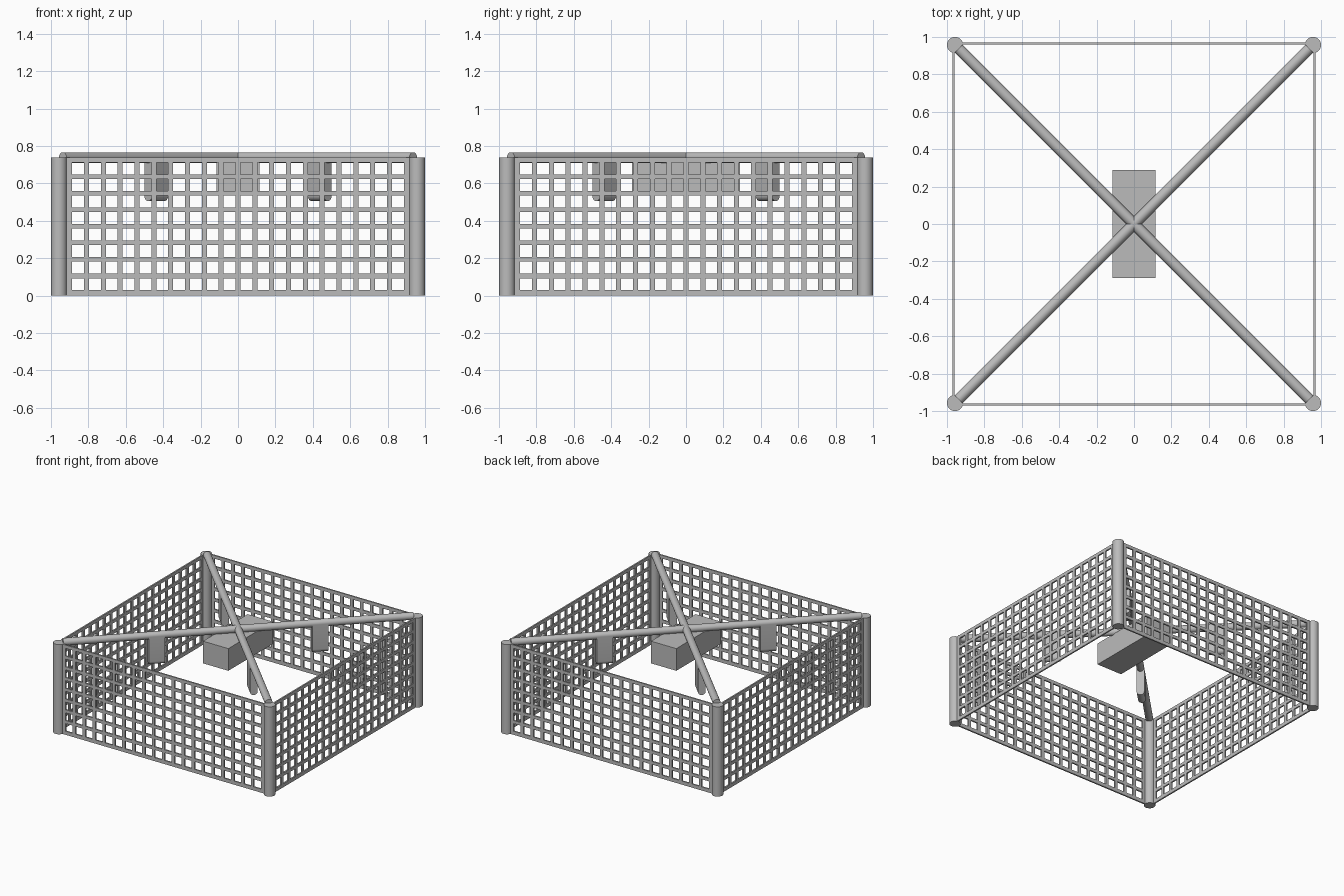
import bpy, bmesh, math
from mathutils import Matrix, Vector

cube = bpy.data.objects.get("Cube")
if cube:
    bpy.data.objects.remove(cube, do_unlink=True)

grey = bpy.data.materials.new("plain grey")
grey.use_nodes = True
grey.diffuse_color = (0.5, 0.5, 0.5, 1)
grey.node_tree.nodes["Principled BSDF"].inputs["Base Color"].default_value = (0.5, 0.5, 0.5, 1)

POST = 0.957        # post centre distance from each axis
POST_R = 0.043
HEIGHT = 0.737
BAR_R = 0.029


def finish(name, bm, smooth=False):
    bmesh.ops.recalc_face_normals(bm, faces=bm.faces)
    mesh = bpy.data.meshes.new(name)
    bm.to_mesh(mesh)
    bm.free()
    mesh.materials.append(grey)
    obj = bpy.data.objects.new(name, mesh)
    bpy.context.collection.objects.link(obj)
    if smooth:
        bpy.ops.object.select_all(action="DESELECT")
        obj.select_set(True)
        bpy.context.view_layer.objects.active = obj
        bpy.ops.object.shade_smooth_by_angle(angle=math.radians(35))
    return obj


def cylinder(name, radius, length, matrix):
    bm = bmesh.new()
    bmesh.ops.create_cone(bm, cap_ends=True, segments=32, radius1=radius,
                          radius2=radius, depth=length, matrix=matrix)
    return finish(name, bm, True)


def cuts(count, pitch, hole, centre, low, high):
    """Edge positions of a row of evenly spaced holes between two ends."""
    edges = [low]
    for i in range(count):
        middle = centre + (i - (count - 1) / 2) * pitch
        edges += [middle - hole / 2, middle + hole / 2]
    return edges + [high]


def mesh_panel(name, angle):
    xs = cuts(20, 0.09, 0.064, 0, -POST, POST)
    zs = cuts(8, 0.0883, 0.063, 0.37, 0, HEIGHT)
    bm = bmesh.new()
    grid = [[bm.verts.new((x, -0.965, z)) for z in zs] for x in xs]
    for i in range(len(xs) - 1):
        for j in range(len(zs) - 1):
            if i % 2 and j % 2:
                continue        # open hole
            bm.faces.new((grid[i][j], grid[i + 1][j],
                          grid[i + 1][j + 1], grid[i][j + 1]))
    bmesh.ops.rotate(bm, verts=bm.verts, cent=(0, 0, 0),
                     matrix=Matrix.Rotation(angle, 3, "Z"))
    obj = finish(name, bm)
    mod = obj.modifiers.new("thickness", "SOLIDIFY")
    mod.thickness = 0.012
    mod.offset = 0
    return obj


def hanger(name, angle):
    """Plate under a bar with a rounded lower edge, running along the bar."""
    bm = bmesh.new()
    low = 0.505 + BAR_R
    profile = [(BAR_R, HEIGHT), (-BAR_R, HEIGHT)]
    for k in range(13):
        a = math.pi + math.pi * k / 12
        profile.append((BAR_R * math.cos(a), low + BAR_R * math.sin(a)))
    radius = 0.437 * math.sqrt(2)
    face = bm.faces.new([bm.verts.new((radius - 0.061, y, z)) for y, z in profile])
    ext = bmesh.ops.extrude_face_region(bm, geom=[face])
    moved = [v for v in ext["geom"] if isinstance(v, bmesh.types.BMVert)]
    bmesh.ops.translate(bm, verts=moved, vec=Vector((0.122, 0, 0)))
    bmesh.ops.rotate(bm, verts=bm.verts, cent=(0, 0, 0),
                     matrix=Matrix.Rotation(angle, 3, "Z"))
    return finish(name, bm, True)


# Side panels, corner posts and hangers, one set per quarter turn
sides = ["front", "left", "back", "right"]
corners = ["front_left", "back_left", "back_right", "front_right"]
for n in range(4):
    turn = n * math.pi / 2
    diagonal = turn - math.pi / 4
    mesh_panel(sides[n] + "_mesh_panel", turn)
    spot = Matrix.Rotation(diagonal, 4, "Z") @ Vector((POST * math.sqrt(2), 0, HEIGHT / 2))
    cylinder(corners[n] + "_post", POST_R, HEIGHT, Matrix.Translation(spot))
    hanger(corners[n] + "_hanger", diagonal)

# Diagonal top bars
for name, angle in (("rising_cross_bar", math.pi / 4), ("falling_cross_bar", -math.pi / 4)):
    cylinder(name, BAR_R, 2 * 0.937 * math.sqrt(2),
             Matrix.Translation((0, 0, HEIGHT)) @ Matrix.Rotation(angle, 4, "Z")
             @ Matrix.Rotation(math.pi / 2, 4, "Y"))

# Central box hung under the crossing
bm = bmesh.new()
bmesh.ops.create_cube(bm, size=1, matrix=Matrix.Translation((0, 0, 0.625))
                      @ Matrix.Diagonal((0.23, 0.58, 0.182, 1)))
finish("central_box", bm)
